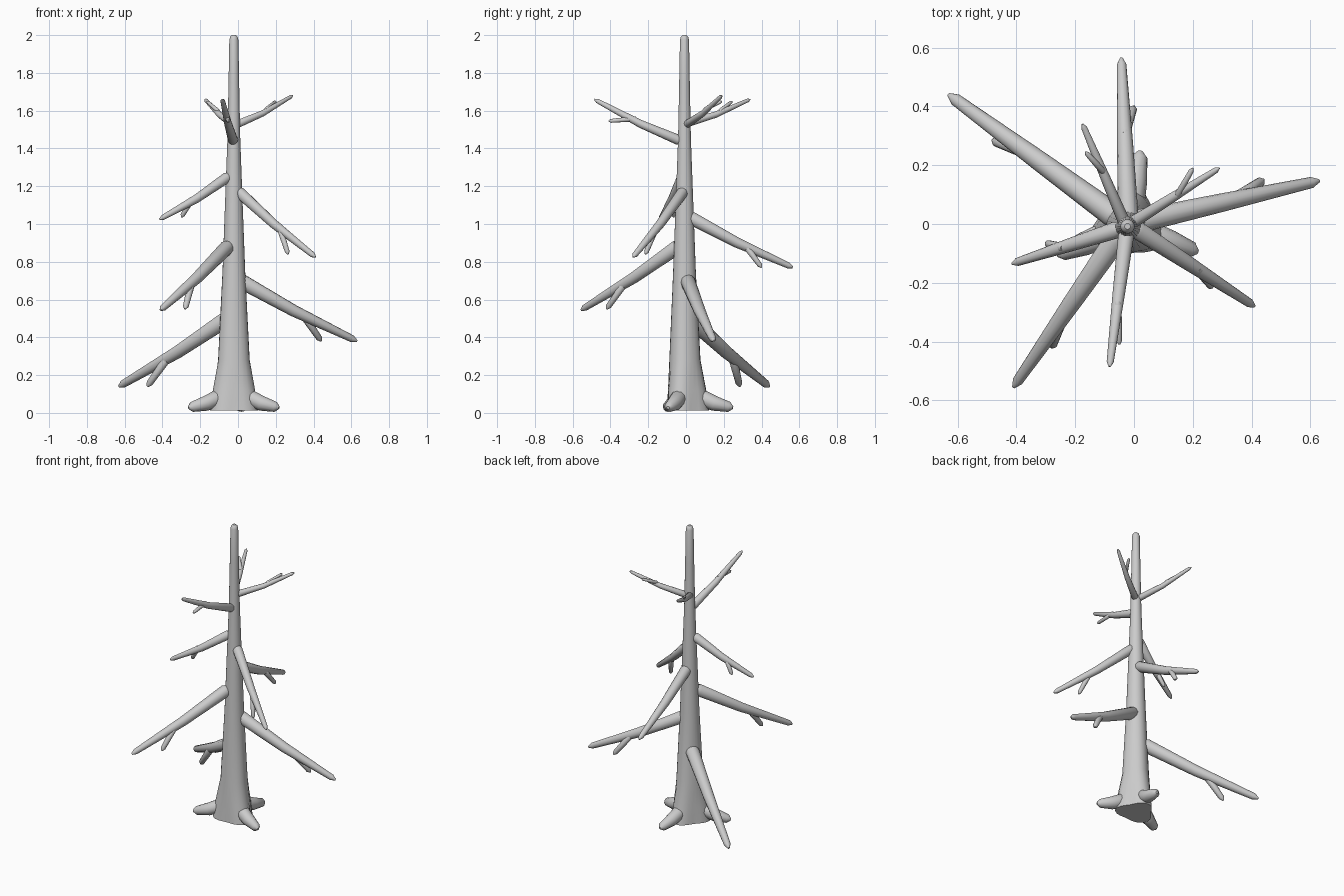
import bpy, bmesh, math
from mathutils import Vector

if "Cube" in bpy.data.objects:
    bpy.data.objects.remove(bpy.data.objects["Cube"])

CX, CY = -0.022, -0.008          # trunk axis
ROOT_DIRS = [math.radians(a) for a in (-155, -20, 80)]


def finish(name, bm):
    bmesh.ops.recalc_face_normals(bm, faces=bm.faces)
    me = bpy.data.meshes.new(name)
    bm.to_mesh(me)
    bm.free()
    ob = bpy.data.objects.new(name, me)
    bpy.context.collection.objects.link(ob)
    bpy.ops.object.select_all(action='DESELECT')
    ob.select_set(True)
    bpy.context.view_layer.objects.active = ob
    bpy.ops.object.shade_smooth_by_angle(angle=math.radians(40))
    return ob


def skin(bm, rings):
    n = len(rings[0])
    for a, b in zip(rings, rings[1:]):
        for i in range(n):
            bm.faces.new((a[i], a[(i + 1) % n], b[(i + 1) % n], b[i]))


def limb(name, pts, radii, tip=0.03, sides=12, round_start=True):
    """Tapered tube through pts with a rounded start and a short pointed tip."""
    pts = [Vector(p) for p in pts]
    radii = list(radii)
    d0 = (pts[1] - pts[0]).normalized()
    d1 = (pts[-1] - pts[-2]).normalized()
    end = pts[-1].copy()
    pts[-1] = end - d1 * tip
    if round_start:
        r = radii[0]
        pts = [pts[0] - d0 * r * 0.6] + pts
        radii = [r * 0.7] + radii
    pts.append(end)
    radii.append(radii[-1] * 0.3)
    bm = bmesh.new()
    rings = []
    for i, (p, r) in enumerate(zip(pts, radii)):
        d = (pts[min(i + 1, len(pts) - 1)] - pts[max(i - 1, 0)]).normalized()
        u = d.cross(Vector((0, 0, 1))).normalized()
        v = d.cross(u)
        rings.append([bm.verts.new(p + r * (math.cos(t) * u + math.sin(t) * v))
                      for t in (2 * math.pi * k / sides for k in range(sides))])
    skin(bm, rings)
    bm.faces.new(rings[0])
    bm.faces.new(rings[-1])
    return finish(name, bm)


# Trunk: tapered, with lobes flaring toward the roots
bm = bmesh.new()
rings = []
for z, r, flare in ((0.012, 0.088, 0.045), (0.12, 0.085, 0.032), (0.28, 0.08, 0.005),
                    (0.75, 0.060, 0), (1.1, 0.047, 0), (1.45, 0.034, 0),
                    (1.75, 0.028, 0), (1.975, 0.024, 0), (1.992, 0.019, 0), (2.0, 0.01, 0)):
    ring = []
    for k in range(24):
        t = 2 * math.pi * k / 24
        lobe = sum(max(0, math.cos(t - a)) ** 4 for a in ROOT_DIRS)
        rr = r + flare * lobe
        ring.append(bm.verts.new((CX + rr * math.cos(t), CY + rr * math.sin(t), z)))
    rings.append(ring)
skin(bm, rings)
bm.faces.new(rings[0])
bm.faces.new(rings[-1])
finish("trunk", bm)

# Roots
for i, (x, y) in enumerate(((-0.262, -0.105), (0.217, -0.095), (0.022, 0.248))):
    c, e = Vector((CX, CY, 0)), Vector((x, y, 0))
    limb(f"root_{i + 1}",
         (c.lerp(e, 0.3) + Vector((0, 0, 0.085)), c.lerp(e, 0.62) + Vector((0, 0, 0.05)),
          e + Vector((0, 0, 0.027))), (0.045, 0.04, 0.027), tip=0.02)

# Branches: start, tip, twig tip, base radius, tip radius
BRANCHES = (
    ((-0.07, 0.03, 0.49), (-0.63, 0.44, 0.14), (-0.48, 0.285, 0.14), 0.043, 0.021),
    ((0.02, 0.01, 0.695), (0.63, 0.147, 0.38), (0.44, 0.15, 0.38), 0.040, 0.019),
    ((-0.06, -0.05, 0.875), (-0.41, -0.555, 0.545), (-0.28, -0.42, 0.55), 0.039, 0.018),
    ((-0.02, 0.03, 1.03), (-0.043, 0.565, 0.77), (0.0, 0.40, 0.77), 0.035, 0.016),
    ((0.01, -0.02, 1.165), (0.41, -0.28, 0.825), (0.265, -0.215, 0.84), 0.031, 0.015),
    ((-0.06, -0.02, 1.245), (-0.415, -0.135, 1.025), (-0.30, -0.065, 1.035), 0.029, 0.014),
    ((-0.027, -0.04, 1.445), (-0.083, -0.485, 1.66), (-0.05, -0.41, 1.545), 0.027, 0.012),
    ((0.0, 0.008, 1.53), (0.29, 0.19, 1.68), (0.2, 0.19, 1.65), 0.021, 0.010),
    ((-0.035, 0.01, 1.535), (-0.175, 0.34, 1.66), (-0.165, 0.245, 1.65), 0.021, 0.010),
)
for i, (s, e, t, r0, r1) in enumerate(BRANCHES):
    s, e, t = Vector(s), Vector(e), Vector(t)
    mid = s.lerp(e, 0.45) - Vector((0, 0, 0.012))
    limb(f"branch_{i + 1}", (s, mid, e), (r0, (r0 * 0.6 + r1 * 0.4), r1), tip=r1 * 1.5)
    limb(f"twig_{i + 1}", (s.lerp(e, 0.52), t), (r1 * 1.15, r1 * 0.85), tip=r1)
